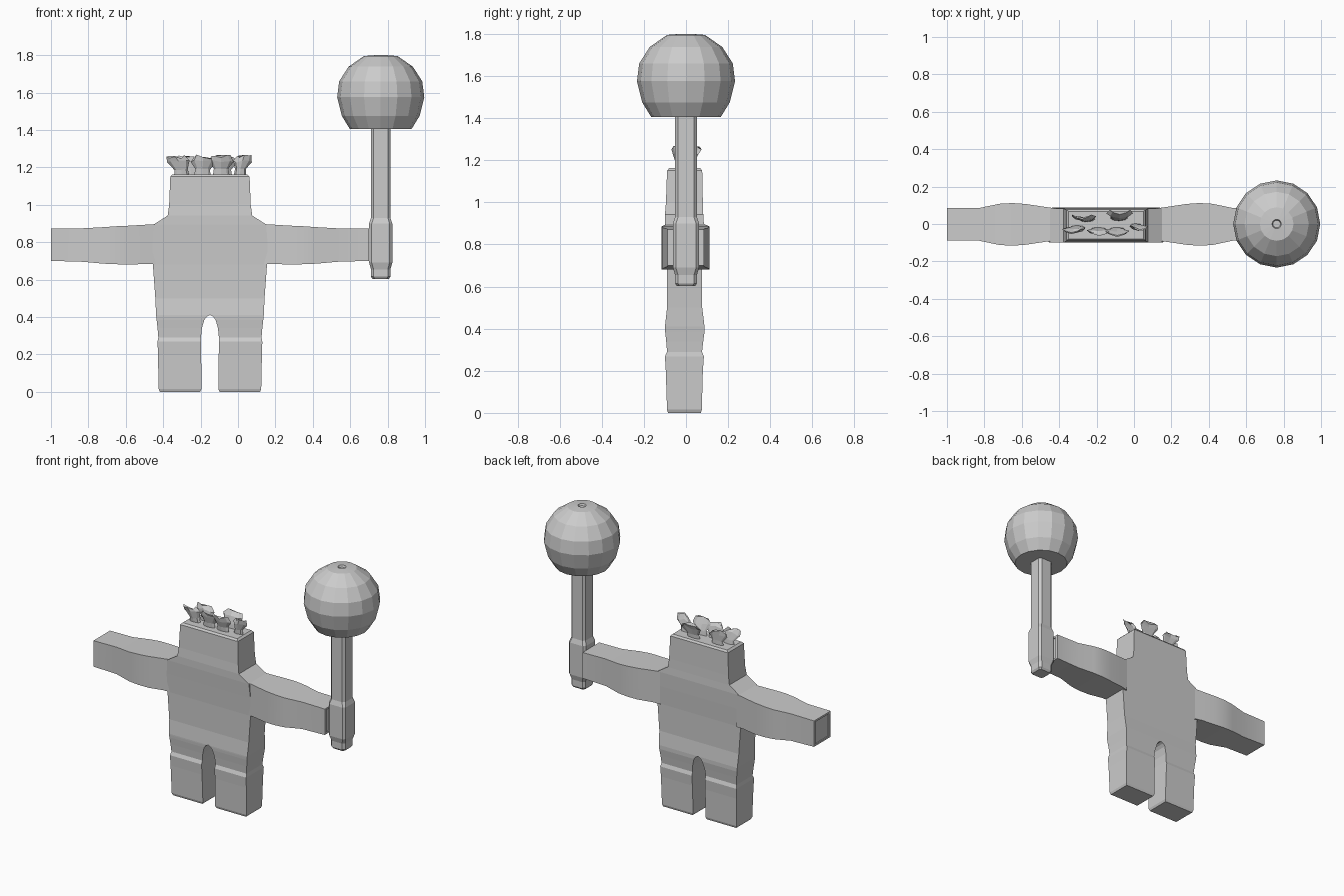
import bpy, bmesh, math, random
from mathutils import Vector

cube = bpy.data.objects.get("Cube")
if cube:
    bpy.data.objects.remove(cube)

grey = bpy.data.materials.new("plain grey")
grey.use_nodes = True
grey.diffuse_color = (0.6, 0.6, 0.6, 1)
grey.node_tree.nodes["Principled BSDF"].inputs["Base Color"].default_value = (0.6, 0.6, 0.6, 1)

MID = -0.15      # x of the body's own centre line
HAND = 0.763     # x of the held mallet


def loft(name, sections, smooth=None, start=True, end=True):
    """Skin a list of equal-length point loops, optionally closing both ends."""
    bm = bmesh.new()
    loops = [[bm.verts.new(p) for p in s] for s in sections]
    n = len(loops[0])
    for a, b in zip(loops, loops[1:]):
        for i in range(n):
            j = (i + 1) % n
            bm.faces.new((a[i], a[j], b[j], b[i]))
    if start:
        bm.faces.new(loops[0][::-1])
    if end:
        bm.faces.new(loops[-1])
    bmesh.ops.recalc_face_normals(bm, faces=bm.faces)
    mesh = bpy.data.meshes.new(name)
    bm.to_mesh(mesh)
    bm.free()
    mesh.materials.append(grey)
    obj = bpy.data.objects.new(name, mesh)
    bpy.context.collection.objects.link(obj)
    if smooth:
        bpy.ops.object.select_all(action='DESELECT')
        bpy.context.view_layer.objects.active = obj
        obj.select_set(True)
        bpy.ops.object.shade_smooth_by_angle(angle=math.radians(smooth))
    return obj


def level(x0, x1, y0, y1, z):
    return [(x0, y0, z), (x1, y0, z), (x1, y1, z), (x0, y1, z)]


def chamfered(hx, hy, c, z):
    """Eight-sided section of the mallet handle."""
    pts = [(hx - c, -hy), (hx, c - hy), (hx, hy - c), (hx - c, hy),
           (c - hx, hy), (-hx, hy - c), (-hx, c - hy), (c - hx, -hy)]
    return [(HAND + x, y, z) for x, y in pts]


# Torso and head block: half width, front, back, height
torso = [(.288, -.1, .088, .41), (.292, -.09, .077, .5), (.305, -.09, .077, .68),
         (.308, -.095, .082, .8), (.3, -.1, .085, .895), (.226, -.1, .082, .942),
         (.218, -.095, .08, 1.0), (.212, -.09, .077, 1.15), (.2, -.08, .068, 1.162)]
loft("torso", [level(MID - w, MID + w, f, b, z) for w, f, b, z in torso], start=False)

# Legs: inner edge, outer edge, front, back, height
leg = [(.052, .268, -.085, .07, 0), (.045, .274, -.09, .075, .015),
       (.047, .278, -.096, .08, .2), (.048, .28, -.1, .085, .268),
       (.048, .276, -.09, .076, .29), (.043, .28, -.094, .082, .34),
       (.03, .285, -.099, .088, .385), (.016, .287, -.1, .088, .402),
       (0, .288, -.1, .088, .41)]
# Arms: distance from centre line, bottom, top, half depth
arm = [(.28, .68, .897, .085), (.33, .684, .894, .092), (.43, .68, .888, .107),
       (.5, .682, .885, .112), (.57, .685, .88, .108), (.68, .695, .874, .085),
       (.85, .7, .872, .085)]
for side, s in (("left", 1), ("right", -1)):
    loft(side + "_leg", [level(MID + s * i, MID + s * o, f, b, z)
                         for i, o, f, b, z in leg], end=False)
    sections = []
    for d, lo, hi, y in arm:
        x = MID + s * d
        sections.append([(x, -y - .004, lo), (x, y, lo), (x, y, hi), (x, -y - .004, hi)])
    # shallow inset in the wrist end
    x = MID + s * .85
    for dx in (0, .006):
        sections.append([(x - s * dx, -.072, .712), (x - s * dx, .068, .712),
                         (x - s * dx, .068, .86), (x - s * dx, -.072, .86)])
    loft(side + "_arm", sections, smooth=25, start=False)

# Mallet: shaft, grip sleeve and faceted ball
loft("mallet_shaft", [chamfered(.043, .043, .012, .602), chamfered(.052, .052, .014, .615),
                      chamfered(.052, .052, .014, 1.41)])
loft("mallet_grip", [chamfered(.052, .052, .014, .655), chamfered(.062, .062, .014, .69),
                     chamfered(.062, .062, .014, .9), chamfered(.052, .052, .014, .93)])

ball = [(.165, 1.405), (.208, 1.475), (.233, 1.575), (.222, 1.66),
        (.172, 1.738), (.09, 1.795), (.025, 1.8), (.02, 1.788)]
SIDES = 16
loft("mallet_ball", [[(HAND + r * math.cos(math.tau * i / SIDES),
                       r * math.sin(math.tau * i / SIDES), z) for i in range(SIDES)]
                     for r, z in ball])

# Ragged hair tufts: centre x, centre y, half width, lean in x, lean in y
random.seed(4)
tufts = [(-.3, -.02, .055, -.035, -.02), (-.25, .025, .06, -.03, .015),
         (-.19, -.03, .06, .005, -.02), (-.08, .03, .065, .005, .035),
         (-.09, -.03, .06, .0, -.025), (.01, -.01, .045, .025, -.015)]
for k, (x, y, w, lx, ly) in enumerate(tufts):
    sections = []
    for t, spread, thick in ((0, .75, .014), (.35, .65, .013), (.75, 1.1, .011), (1, .85, .004)):
        loop = []
        for i in range(8):
            a = math.tau * i / 8
            jag = random.uniform(-.012, .012) * t
            loop.append((x + lx * t * t + w * spread * math.cos(a),
                         y + ly * t * t + thick * math.sin(a) + .01 * math.cos(2 * a) * t,
                         1.152 + .105 * t + jag))
        sections.append(loop)
    loft("hair_tuft_%d" % (k + 1), sections)
